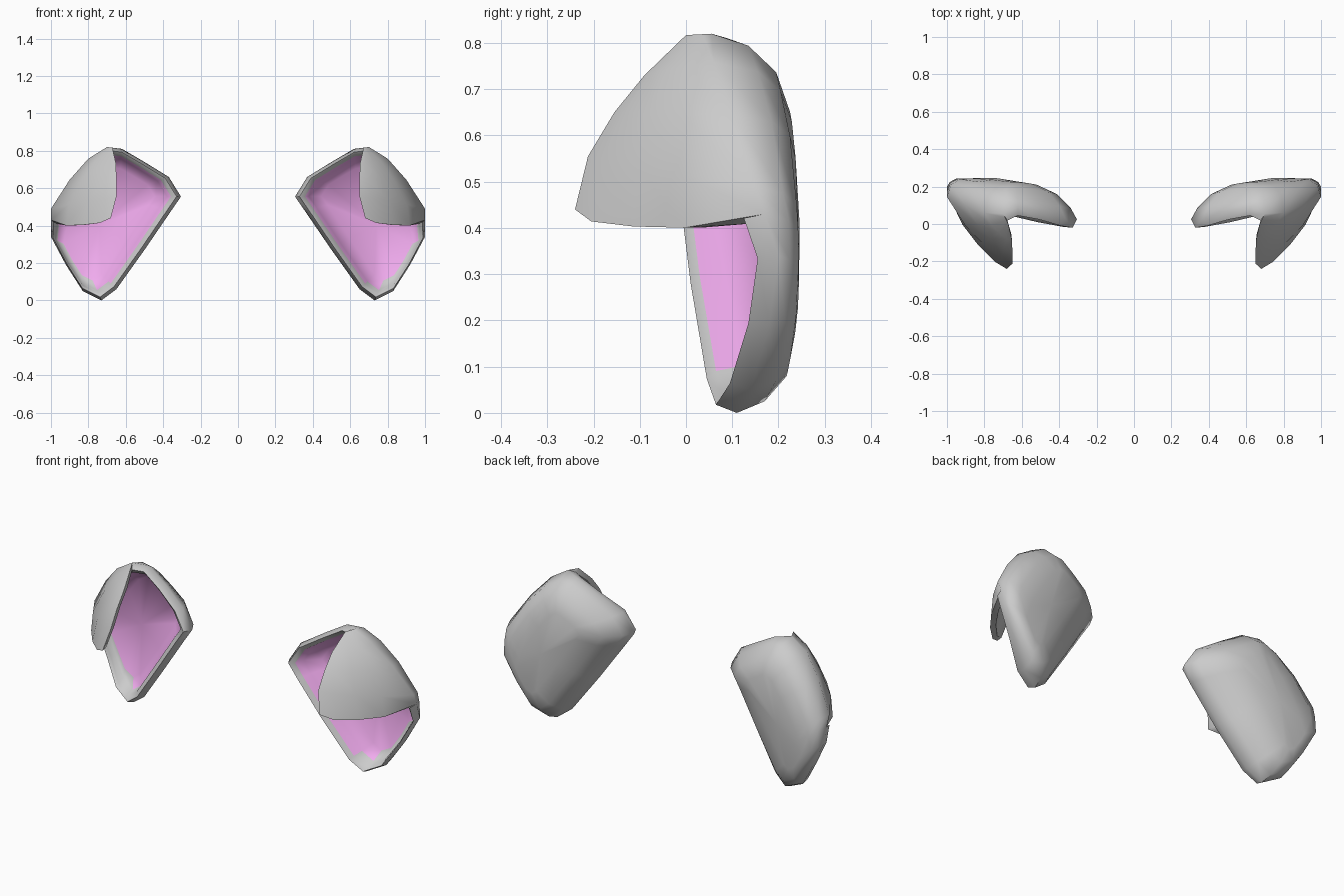
import bpy, bmesh
from mathutils import Vector

if "Cube" in bpy.data.objects:
    bpy.data.objects.remove(bpy.data.objects["Cube"])

pink = bpy.data.materials.new("pink_lining")
pink.diffuse_color = (0.88, 0.41, 0.86, 1)
pink.use_nodes = True
pink.node_tree.nodes["Principled BSDF"].inputs["Base Color"].default_value = pink.diffuse_color

# outline of the ear: x, z, rim y, outer back y, inner back y
outline = [
    (.70, .82, .01, .135, .195), (.62, .81, .045, .13, .195),
    (.50, .74, .025, .115, .185), (.37, .66, -.01, .095, .17),
    (.305, .555, -.02, .085, .16), (.36, .475, -.015, .085, .165),
    (.50, .27, .01, .12, .19), (.65, .06, .045, .155, .215),
    (.73, 0, .065, .17, .218), (.83, .05, .095, .195, .225),
    (.92, .19, .135, .215, .238), (1.0, .34, .155, .225, .243),
    (1.0, .43, .125, .222, .243), (1.0, .49, .10, .21, .24),
    (.90, .645, .055, .185, .225), (.80, .758, .015, .155, .205)]
n = len(outline)
# spine of the cup: rings shrink towards this segment
s0, s1 = Vector((.64, .56)), Vector((.84, .25))


def spine(p):
    d = s1 - s0
    t = (Vector(p[:2]) - s0).dot(d) / d.length_squared
    return s0 + d * min(1, max(0, t))


bm = bmesh.new()


def ring(frac, depth):
    out = []
    for p in outline:
        q = Vector(p[:2]).lerp(spine(p), frac)
        out.append(bm.verts.new((q.x, depth(p), q.y)))
    return out


# cupped shell: back surface, rim and pink recess as concentric rings
rings = [
    ring(.65, lambda p: p[4] * .4 + .245 * .6),
    ring(.32, lambda p: p[4]),
    ring(.10, lambda p: p[3]),
    ring(0, lambda p: p[2] + .045),
    ring(.07, lambda p: p[2]),
    ring(.16, lambda p: p[2] + .02),
    ring(.22, lambda p: p[3] - .035),
    ring(.42, lambda p: p[4] - .045),
]
for k in range(len(rings) - 1):
    a, b = rings[k], rings[k + 1]
    for i in range(n):
        if k in (3, 4) and i >= 12:
            continue  # the flap replaces the rim here
        j = (i + 1) % n
        f = bm.faces.new((a[i], a[j], b[j], b[i]))
        grey_wall = (k == 5 and 7 <= i <= 11) or i in (8, 9, 10)
        f.material_index = 1 if k >= 5 and not grey_wall else 0
for r, y, mat in ((rings[0], .246, 0), (rings[-1], .198, 1)):
    c = bm.verts.new((.74, y, .405))
    for i in range(n):
        bm.faces.new((r[i], r[(i + 1) % n], c)).material_index = mat

# folded flap: rows from apex to tip, bowed, growing out of the outer edge
rows = [((.672, .0, .817), 0, 0, 0),
        ((.652, -.09, .73), 15, .02, 0),
        ((.65, -.155, .65), 14, .03, 0),
        ((.65, -.212, .555), 13, .04, 0),
        ((.68, -.24, .44), 12, .045, .033)]
cols = (0, .13, .38, .65, 1)
bow = Vector((.7, -.7, 0))
outer, inner = [], []
for a, idx, h, dip in rows:
    a, b = Vector(a), rings[3][idx].co
    o, s = [], []
    for t in cols[:-1]:
        k = (4 * t * (1 - t)) ** .7
        p = a.lerp(b, t) + bow * h * k - Vector((0, 0, dip * min(1, k * 1.3)))
        off = Vector((.1 - .75 * t, .9, 0)) * .04 if h else Vector((.005, .02, -.02))
        o.append(bm.verts.new(p))
        s.append(bm.verts.new(p + off))
    outer.append(o + [rings[3][idx]])
    inner.append(s + [rings[5][idx]])
m, w = len(rows), len(cols)
for g in (outer, inner):
    for r in range(m - 1):
        for c in range(w - 1):
            bm.faces.new((g[r][c], g[r][c + 1], g[r + 1][c + 1], g[r + 1][c]))
border = [(0, c) for c in range(w - 1, -1, -1)] + [(r, 0) for r in range(1, m)] \
    + [(m - 1, c) for c in range(1, w)]
for (r, c), (r2, c2) in zip(border, border[1:]):
    bm.faces.new((outer[r][c], outer[r2][c2], inner[r2][c2], inner[r][c]))
for i in (0, 12):
    bm.faces.new((rings[3][i], rings[4][i], rings[5][i]))

# finish: outward normals, mirrored second ear, smooth shading
bmesh.ops.recalc_face_normals(bm, faces=bm.faces)
me = bpy.data.meshes.new("folded_ear")
bm.to_mesh(me)
bm.free()
me.materials.append(None)
me.materials.append(pink)
ear = bpy.data.objects.new("folded_ear", me)
bpy.context.collection.objects.link(ear)
ear.modifiers.new("mirror", 'MIRROR').use_mirror_merge = False
bpy.context.view_layer.objects.active = ear
ear.select_set(True)
bpy.ops.object.shade_smooth_by_angle(angle=1.0)
